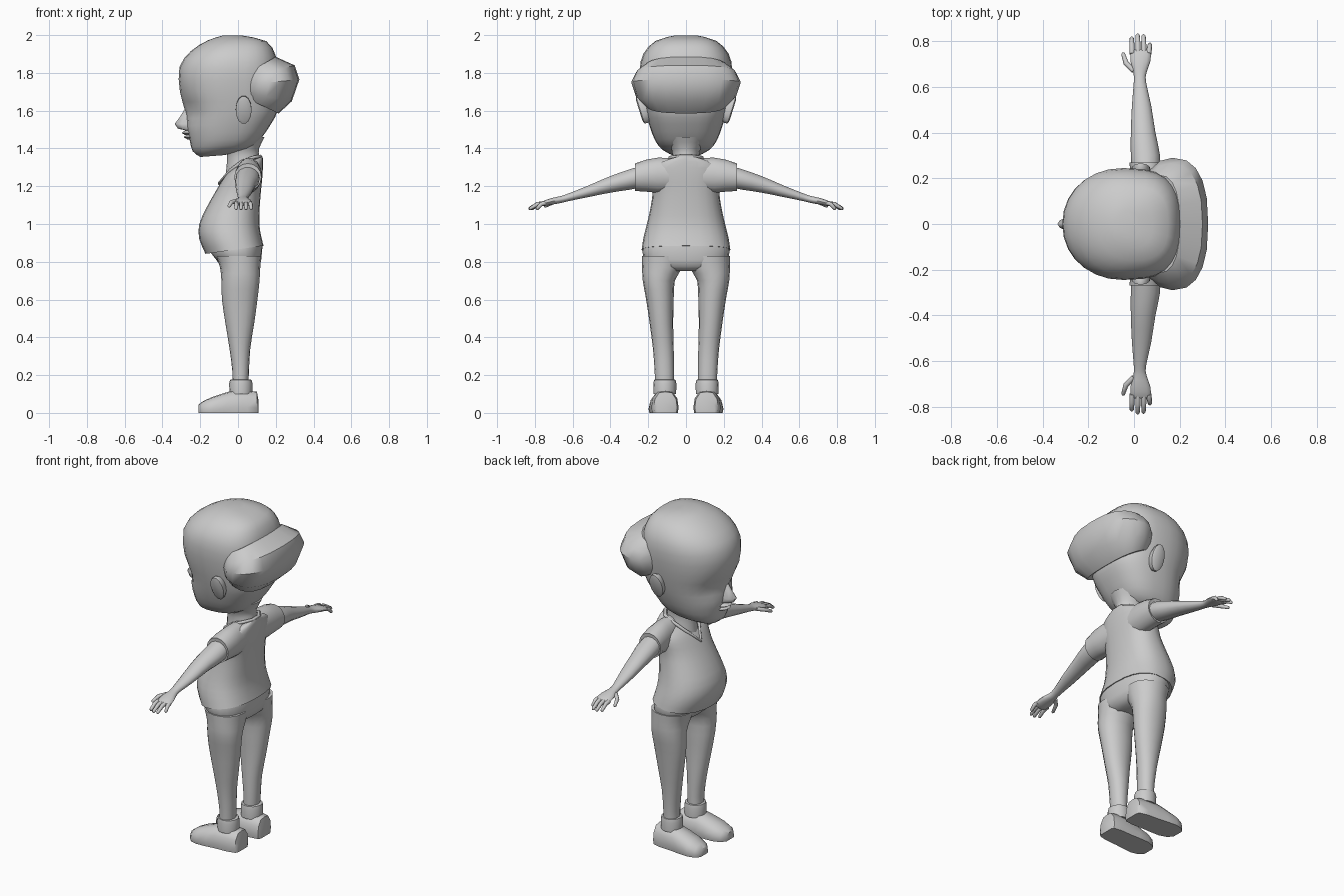
import bpy, bmesh, math
from mathutils import Vector

cube = bpy.data.objects.get("Cube")
if cube:
    bpy.data.objects.remove(cube, do_unlink=True)

grey = bpy.data.materials.new("plain grey")
grey.use_nodes = True
COL = (0.6, 0.6, 0.6, 1)
grey.diffuse_color = COL
grey.node_tree.nodes["Principled BSDF"].inputs["Base Color"].default_value = COL


def finish(name, bm, mirror=False, angle=45):
    bmesh.ops.recalc_face_normals(bm, faces=bm.faces)
    mesh = bpy.data.meshes.new(name)
    bm.to_mesh(mesh)
    bm.free()
    mesh.materials.append(grey)
    ob = bpy.data.objects.new(name, mesh)
    bpy.context.collection.objects.link(ob)
    if mirror:
        m = ob.modifiers.new("mirror", 'MIRROR')
        m.use_axis = (False, True, False)
    bpy.ops.object.select_all(action='DESELECT')
    ob.select_set(True)
    bpy.context.view_layer.objects.active = ob
    bpy.ops.object.shade_smooth_by_angle(angle=math.radians(angle))
    return ob


def smooth_rings(rows, steps):
    """Spline interpolation between rows of ring values."""
    out = []
    for i in range(len(rows) - 1):
        a, b, c, d = (rows[max(0, min(len(rows) - 1, i + k))] for k in (-1, 0, 1, 2))
        for s in range(steps):
            t = s / steps
            out.append([q + t * ((r - p) + t * ((2 * p - 5 * q + 4 * r - s_) + t * (3 * (q - r) + s_ - p))) / 2
                        for p, q, r, s_ in zip(a, b, c, d)])
    return out + [rows[-1]]


def loft(bm, rings, seg=16, front=2.0, back=2.0):
    """Skin rings of (centre, u, v); superellipse power differs front and back."""
    loops = []
    for c, u, v in rings:
        loop = []
        for k in range(seg):
            a = 2 * math.pi * k / seg
            ca, sa = math.cos(a), math.sin(a)
            e = 2 / (back if ca > 0 else front)
            loop.append(bm.verts.new(c + u * math.copysign(abs(ca) ** e, ca)
                                     + v * math.copysign(abs(sa) ** e, sa)))
        loops.append(loop)
    for lo, hi in zip(loops, loops[1:]):
        for k in range(seg):
            n = (k + 1) % seg
            bm.faces.new((lo[k], lo[n], hi[n], hi[k]))
    bm.faces.new(loops[0])
    bm.faces.new(loops[-1])


def upright(rows, steps=1, y=0):
    """Rows: front x, back x, half width, front z, back z, optional y."""
    return [(Vector(((f + b) / 2, r[5] if len(r) > 5 else y, (zf + zb) / 2)),
             Vector(((b - f) / 2, 0, (zb - zf) / 2)), Vector((0, w, 0)))
            for r in smooth_rings(rows, steps) for f, b, w, zf, zb in [r[:5]]]


def sideways(rows, steps=1):
    """Rows: y, centre x, centre z, half depth, half height."""
    return [(Vector((x, y, z)), Vector((rx, 0, 0)), Vector((0, 0, rz)))
            for y, x, z, rx, rz in smooth_rings(rows, steps)]


# Head with shallow eye hollows
bm = bmesh.new()
loft(bm, upright([
    (-.20, -.07, .06, 1.355, 1.365), (-.24, .06, .125, 1.385, 1.40), (-.255, .12, .165, 1.44, 1.45),
    (-.275, .175, .195, 1.52, 1.53), (-.285, .21, .215, 1.60, 1.60), (-.308, .215, .235, 1.70, 1.70),
    (-.31, .215, .245, 1.83, 1.80), (-.25, .20, .225, 1.915, 1.89), (-.16, .15, .16, 1.972, 1.968),
    (-.08, .02, .06, 1.998, 1.998)], 2), 28, 2.1, 2.7)
for v in bm.verts:
    if v.co.x < -.1:
        d = math.hypot((abs(v.co.y) - .1) / .075, (v.co.z - 1.60) / .07)
        v.co.x += .025 * math.exp(-d * d)
finish("head", bm)

# Nose
bm = bmesh.new()
loft(bm, upright([(-.275, -.2, .025, 1.495, 1.48), (-.318, -.2, .036, 1.505, 1.50),
                  (-.335, -.2, .032, 1.53, 1.53), (-.305, -.2, .024, 1.57, 1.57),
                  (-.275, -.2, .015, 1.62, 1.62)]), 12)
finish("nose", bm, angle=60)

# Lips
bm = bmesh.new()
for z, x in ((1.482, -.298), (1.460, -.288)):
    loft(bm, upright([(x + .02, -.2, .035, z - .012, z - .012), (x, -.2, .05, z, z),
                      (x + .015, -.2, .04, z + .012, z + .012)]), 14)
finish("lips", bm, angle=60)

# Ears
bm = bmesh.new()
loft(bm, [(Vector((.03, y, z)), Vector((r, 0, 0)), Vector((0, r * .55, r * 1.75)))
          for y, z, r in ((.19, 1.61, .030), (.225, 1.607, .042), (.242, 1.603, .042), (.248, 1.602, .032))], 14)
finish("ears", bm, True)

# Rolled hair wrapping the back of the head
bm = bmesh.new()
loft(bm, upright([(.04, .19, .17, 1.675, 1.60), (.015, .215, .215, 1.68, 1.585), (.012, .285, .265, 1.70, 1.65),
                  (.012, .325, .290, 1.735, 1.765), (.012, .30, .265, 1.765, 1.84),
                  (.015, .20, .215, 1.78, 1.885), (.05, .17, .16, 1.78, 1.87)]), 20, 2.2, 2.5)
finish("hair_roll", bm, angle=40)

# Neck
bm = bmesh.new()
loft(bm, upright([(-.07, .12, .085, 1.22, 1.30), (-.06, .112, .072, 1.31, 1.36),
                  (-.06, .112, .075, 1.38, 1.40), (-.08, .14, .11, 1.45, 1.46)], 2), 16)
finish("neck", bm)

# Shirt body, with a hem that rises toward the back
bm = bmesh.new()
loft(bm, upright([
    (-.172, .135, .235, .842, .885), (-.205, .123, .225, .92, .935), (-.205, .113, .207, 1.0, 1.0),
    (-.165, .115, .187, 1.09, 1.09), (-.12, .122, .176, 1.17, 1.18), (-.085, .13, .185, 1.23, 1.26),
    (-.06, .132, .17, 1.265, 1.33), (-.04, .13, .09, 1.29, 1.358)], 2), 24, 2.1, 2.5)
finish("shirt_body", bm, angle=50)

# Sleeves
bm = bmesh.new()
loft(bm, sideways([(.06, .06, 1.26, .06, .09), (.15, .058, 1.258, .068, .093),
                   (.21, .056, 1.256, .071, .085), (.27, .052, 1.248, .072, .073),
                   (.268, .052, 1.248, .06, .06)]), 16)
finish("sleeves", bm, True)

# V-shaped collar
curve = bpy.data.curves.new("collar", 'CURVE')
curve.dimensions = '3D'
curve.bevel_depth = .009
curve.bevel_resolution = 2
sp = curve.splines.new('POLY')
half = [(.118, .03, 1.358), (.08, .085, 1.352), (.02, .092, 1.33), (-.04, .065, 1.285)]
path = half + [(-.098, 0, 1.215)] + [(x, -y, z) for x, y, z in reversed(half)]
sp.points.add(len(path) - 1)
for p, co in zip(sp.points, path):
    p.co = (*co, 1)
sp.use_cyclic_u = True
curve.materials.append(grey)
bpy.context.collection.objects.link(bpy.data.objects.new("collar", curve))

# Arms
bm = bmesh.new()
loft(bm, sideways([(.22, .052, 1.255, .06, .06), (.30, .050, 1.235, .064, .055), (.40, .040, 1.21, .054, .045),
                   (.52, .033, 1.172, .042, .031), (.62, .026, 1.142, .027, .021),
                   (.66, .026, 1.13, .028, .019), (.71, .028, 1.12, .043, .018),
                   (.755, .030, 1.108, .044, .014), (.765, .030, 1.105, .036, .008)], 2), 14)
finish("arms", bm, True)

# Fingers and thumbs
bm = bmesh.new()
tips = [(-.008, -.010, .815), (.018, .016, .828), (.043, .042, .825), (.064, .070, .788)]
paths = [((x0, .745, 1.111), ((x0 + x1) / 2, (.745 + y1) / 2, 1.105), (x1, y1, 1.082)) for x0, x1, y1 in tips]
paths.append(((.0, .67, 1.125), (-.035, .705, 1.115), (-.048, .745, 1.095)))
for path in paths:
    pts = [Vector(p) for p in path]
    end = pts[2] + (pts[2] - pts[1]).normalized() * .006
    side = (pts[2] - pts[0]).cross(Vector((0, 0, 1))).normalized()
    loft(bm, [(p, side * r, side.cross(pts[2] - pts[0]).normalized() * r)
              for p, r in zip(pts + [end], (.012, .0115, .009, .004))], 8)
finish("fingers", bm, True, 60)

# Trouser seat
bm = bmesh.new()
loft(bm, upright([(-.04, .08, .10, .75, .75), (-.09, .115, .19, .775, .775), (-.115, .123, .225, .81, .81),
                  (-.15, .13, .232, .855, .885), (-.14, .12, .22, .90, .92)]), 24, 2.2, 2.4)
finish("trouser_seat", bm, angle=60)

# Trouser legs
bm = bmesh.new()
loft(bm, upright([
    (-.03, .055, .05, .15, .15, .114), (-.03, .058, .051, .22, .22, .115), (-.045, .065, .055, .34, .34, .12),
    (-.066, .085, .062, .47, .47, .130), (-.085, .103, .073, .60, .60, .138), (-.088, .114, .085, .70, .70, .144),
    (-.095, .118, .107, .77, .77, .125), (-.115, .123, .114, .83, .83, .119)], 2), 16, 2.1, 2.1)
finish("trouser_legs", bm, True, 60)

# Ankle cuffs
bm = bmesh.new()
loft(bm, upright([(-.045, .075, .060, .10, .10), (-.047, .077, .061, .155, .155),
                  (-.042, .072, .057, .175, .175), (-.03, .06, .045, .177, .177)], y=.112), 16)
finish("ankle_cuffs", bm, True)

# Shoes: cross-sections from heel to toe, toes turned slightly out
bm = bmesh.new()
sections = [(.108, .045, .07), (.10, .062, .112), (.05, .072, .118), (-.03, .073, .118), (-.08, .077, .103),
            (-.14, .078, .083), (-.185, .064, .062), (-.208, .036, .045)]
loops = []
for x, w, h in sections:
    cy = .112 - .05 * (x - .03)
    shape = [(-.94, 0), (-1, .25), (-.9, .65), (-.55, .95), (0, 1), (.55, .95), (.9, .65), (1, .25), (.94, 0)]
    loops.append([bm.verts.new((x, cy + w * a, h * b)) for a, b in shape])
for lo, hi in zip(loops, loops[1:]):
    for k in range(len(lo)):
        n = (k + 1) % len(lo)
        bm.faces.new((lo[k], lo[n], hi[n], hi[k]))
bm.faces.new(loops[0])
bm.faces.new(loops[-1])
finish("shoes", bm, True, 50)
